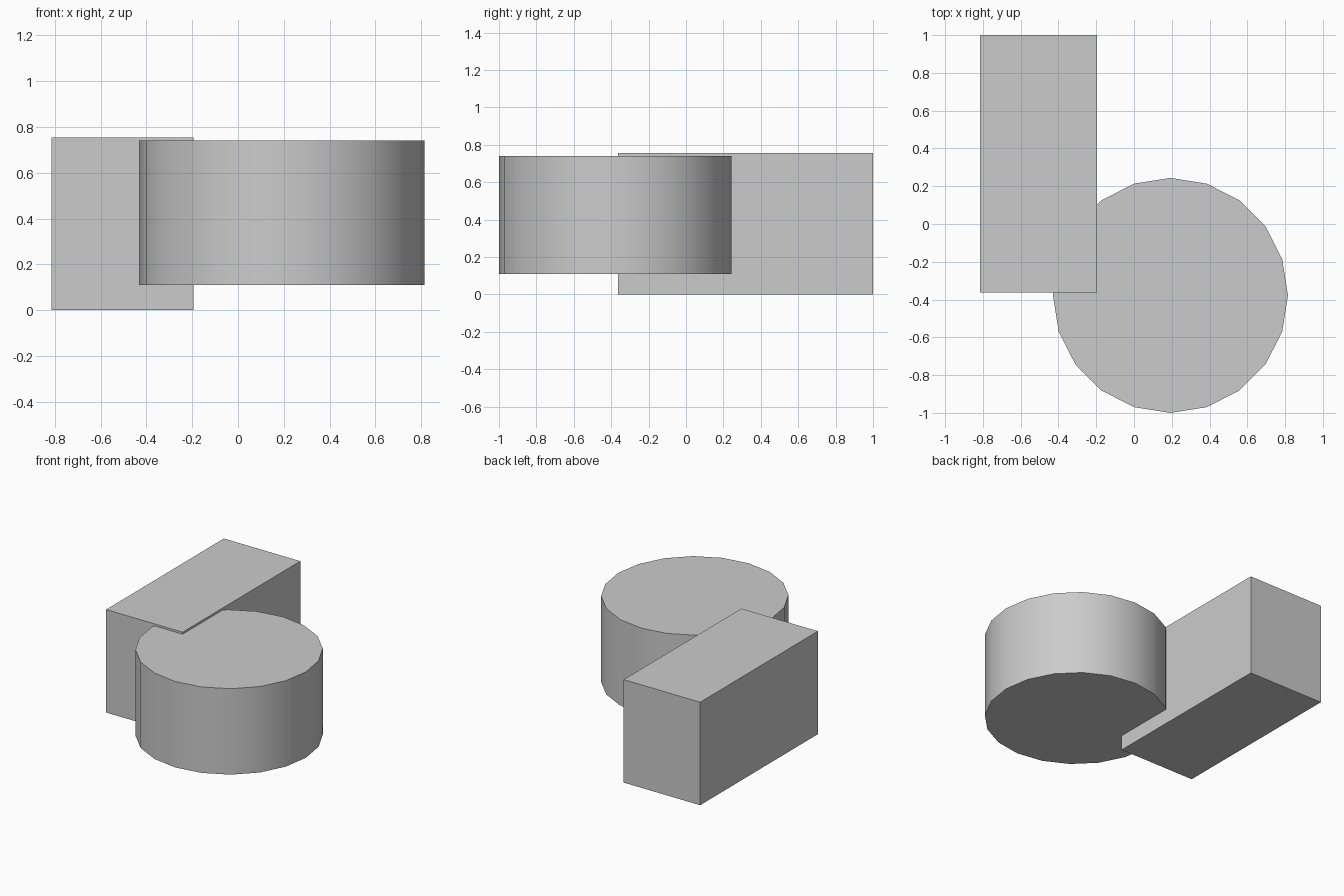
import bpy
import math

if "Cube" in bpy.data.objects:
    bpy.data.objects.remove(bpy.data.objects["Cube"])

# Rectangular block standing on the ground
x0, x1, y0, y1, z0, z1 = -0.815, -0.195, -0.363, 1.0, 0.0, 0.755
bpy.ops.mesh.primitive_cube_add(size=1, location=((x0 + x1) / 2, (y0 + y1) / 2, (z0 + z1) / 2))
block = bpy.context.object
block.name = "block"
block.scale = (x1 - x0, y1 - y0, z1 - z0)
bpy.ops.object.transform_apply(location=False, rotation=False, scale=True)

# Twenty-sided drum overlapping the block's corner, a vertex pointing along +x
radius, bottom, top = 0.622, 0.11, 0.74
bpy.ops.mesh.primitive_cylinder_add(vertices=20, radius=radius, depth=top - bottom,
                                    location=(0.193, -1 + radius, (bottom + top) / 2))
drum = bpy.context.object
drum.name = "drum"
bpy.ops.object.shade_smooth_by_angle(angle=math.radians(30))
